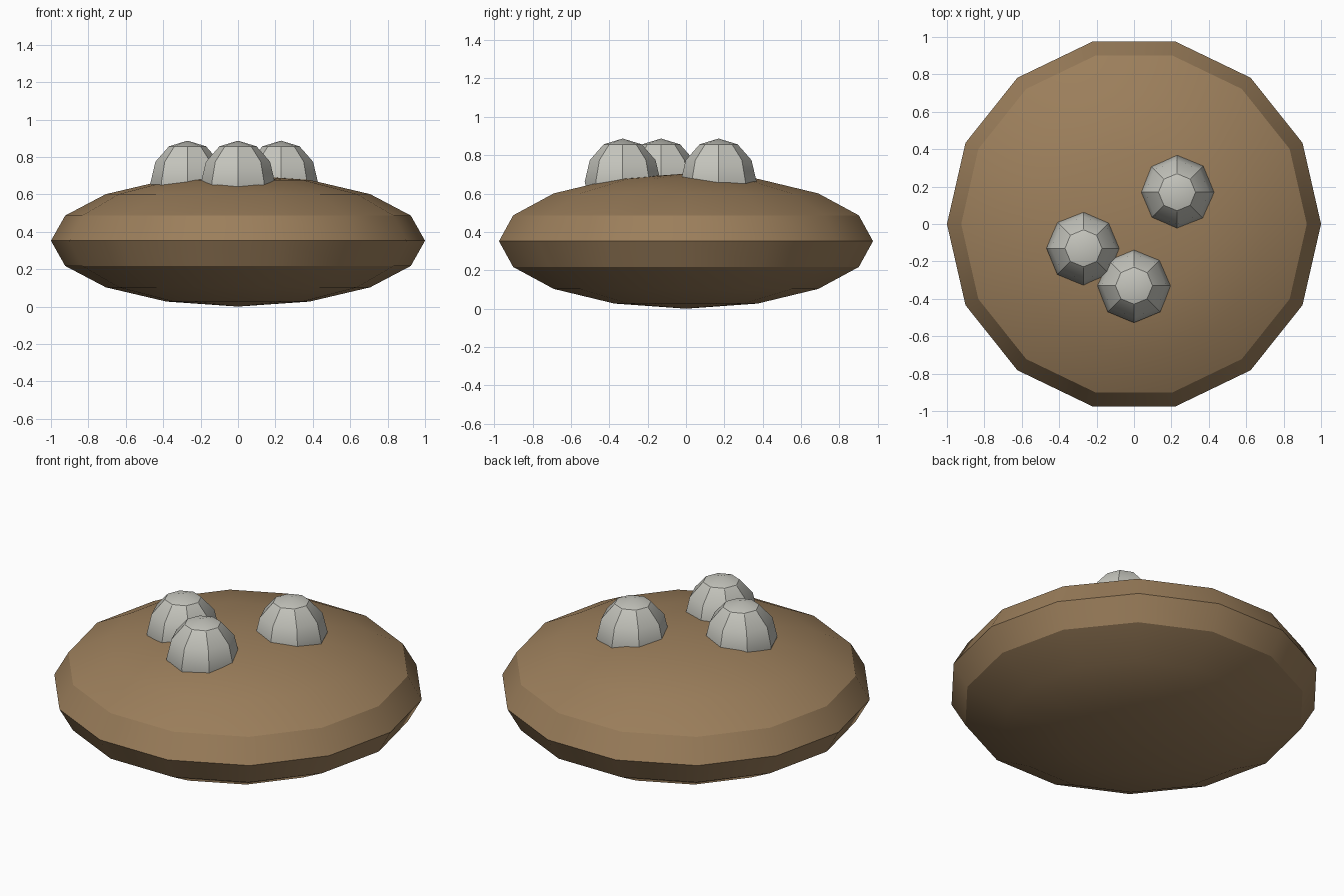
import bpy
import math

cube = bpy.data.objects.get("Cube")
if cube:
    bpy.data.objects.remove(cube, do_unlink=True)


def make_material(name, rgb):
    mat = bpy.data.materials.new(name)
    mat.use_nodes = True
    color = (*rgb, 1.0)
    mat.diffuse_color = color
    bsdf = mat.node_tree.nodes["Principled BSDF"]
    bsdf.inputs["Base Color"].default_value = color
    bsdf.inputs["Roughness"].default_value = 0.8
    return mat


def squashed_sphere(name, segments, rings, center, radius, height, mat):
    """Low-poly ellipsoid with soft faces and sharp creases."""
    bpy.ops.mesh.primitive_uv_sphere_add(
        segments=segments, ring_count=rings, radius=1.0, location=center)
    obj = bpy.context.object
    obj.name = name
    obj.scale = (radius, radius, height)
    bpy.ops.object.transform_apply(location=False, rotation=False, scale=True)
    obj.data.materials.append(mat)
    bpy.ops.object.shade_smooth_by_angle(angle=math.radians(30))
    return obj


brown = make_material("warm_brown", (0.33, 0.21, 0.105))
grey = make_material("pale_grey", (0.56, 0.56, 0.51))

# Flattened round body; first vertex is turned onto the x axis
body = squashed_sphere("body", 14, 8, (0, 0, 0.352), 1.0, 0.352, brown)
first = max(body.data.vertices, key=lambda v: (round(v.co.x, 4), v.co.y)).co
body.rotation_euler.z = -math.atan2(first.y, first.x)

# Three pebble domes sunk into the top
domes = {"left_dome": (0.23, 0.17), "right_dome": (-0.27, -0.13),
         "front_dome": (0.0, -0.33)}
for name, (x, y) in domes.items():
    squashed_sphere(name, 8, 6, (x, y, 0.662), 0.198, 0.225, grey)
